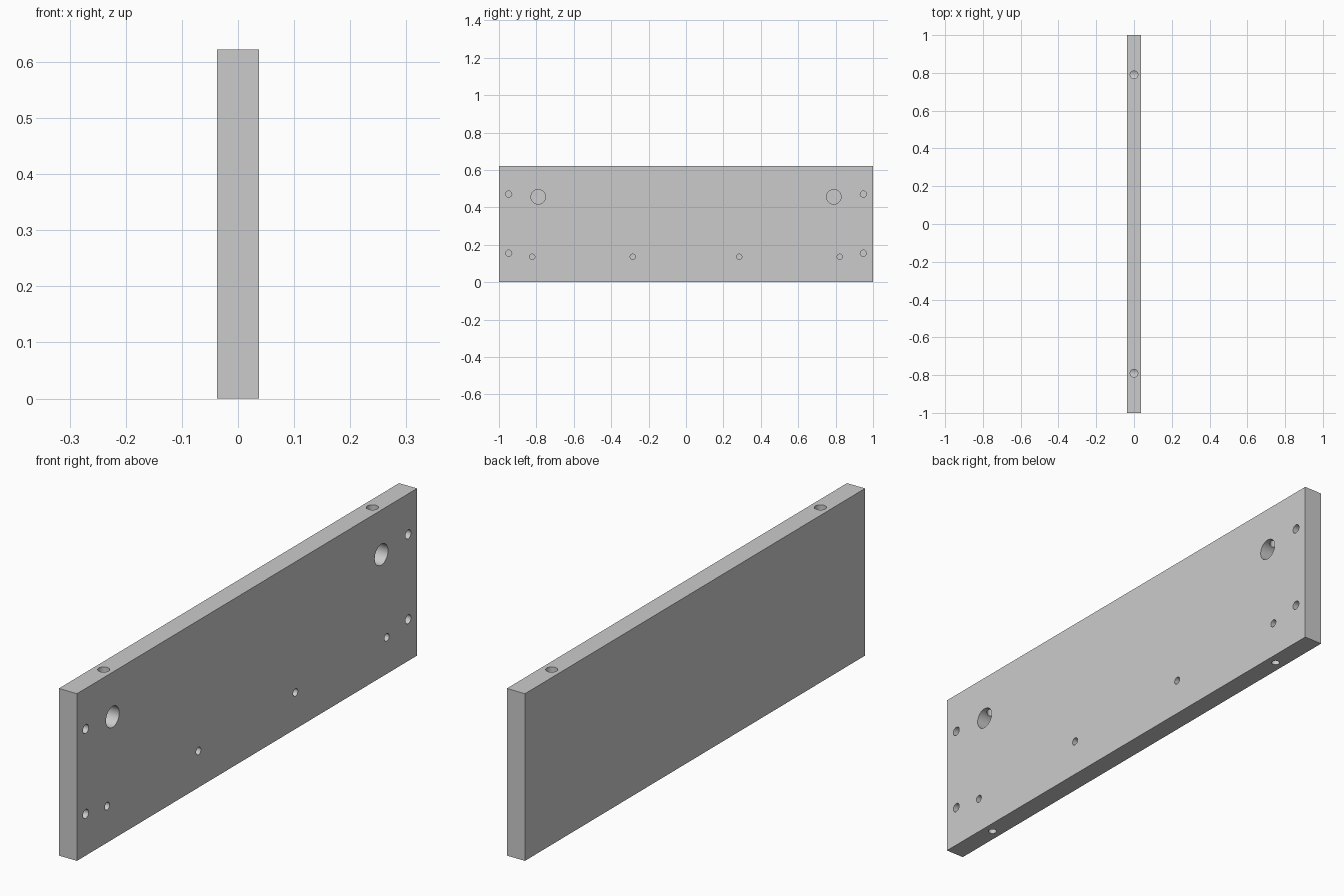
import bpy
from math import radians

if "Cube" in bpy.data.objects:
    bpy.data.objects.remove(bpy.data.objects["Cube"])

T, L, H = 0.074, 2.0, 0.622   # thickness, length, height

# Flat board
bpy.ops.mesh.primitive_cube_add(size=1, location=(0, 0, H / 2))
board = bpy.context.object
board.name = "side_board"
board.scale = (T, L, H)
bpy.ops.object.transform_apply(location=True, scale=True)


def drill(name, loc, r, depth, axis):
    """Drill a blind hole from a surface point, inward along the axis."""
    extra = 0.02
    shift = (depth - extra) / 2
    x, y, z = loc
    rot = (0, 0, 0)
    if axis == "x":            # from the +x face
        x -= shift
        rot = (0, radians(90), 0)
    elif axis == "down":       # from the top edge
        z -= shift
    else:                      # from the bottom edge
        z += shift
    bpy.ops.mesh.primitive_cylinder_add(vertices=40, radius=r, depth=depth + extra,
                                        location=(x, y, z), rotation=rot)
    cutter = bpy.context.object
    cutter.name = name
    cutter.hide_render = True
    mod = board.modifiers.new(name, "BOOLEAN")
    mod.operation = "DIFFERENCE"
    mod.solver = "EXACT"
    mod.object = cutter
    bpy.context.view_layer.objects.active = board
    bpy.ops.object.modifier_apply(modifier=mod.name)
    bpy.data.objects.remove(cutter, do_unlink=True)


# Mirrored pairs of holes along the length
for s in (-1, 1):
    for z in (0.155, 0.471):
        drill("end_hole", (T / 2, s * 0.948, z), 0.0165, 0.05, "x")
    for y in (0.285, 0.822):
        drill("lower_hole", (T / 2, s * y, 0.136), 0.014, 0.05, "x")
    drill("cam_hole", (T / 2, s * 0.79, 0.456), 0.039, 0.057, "x")
    drill("top_hole", (0, s * 0.79, H), 0.0205, 0.16, "down")
    drill("bottom_hole", (0, s * 0.79, 0), 0.0145, 0.15, "up")

# Smooth hole walls, sharp edges
bpy.ops.object.select_all(action="DESELECT")
board.select_set(True)
bpy.context.view_layer.objects.active = board
bpy.ops.object.shade_smooth_by_angle(angle=radians(30))
